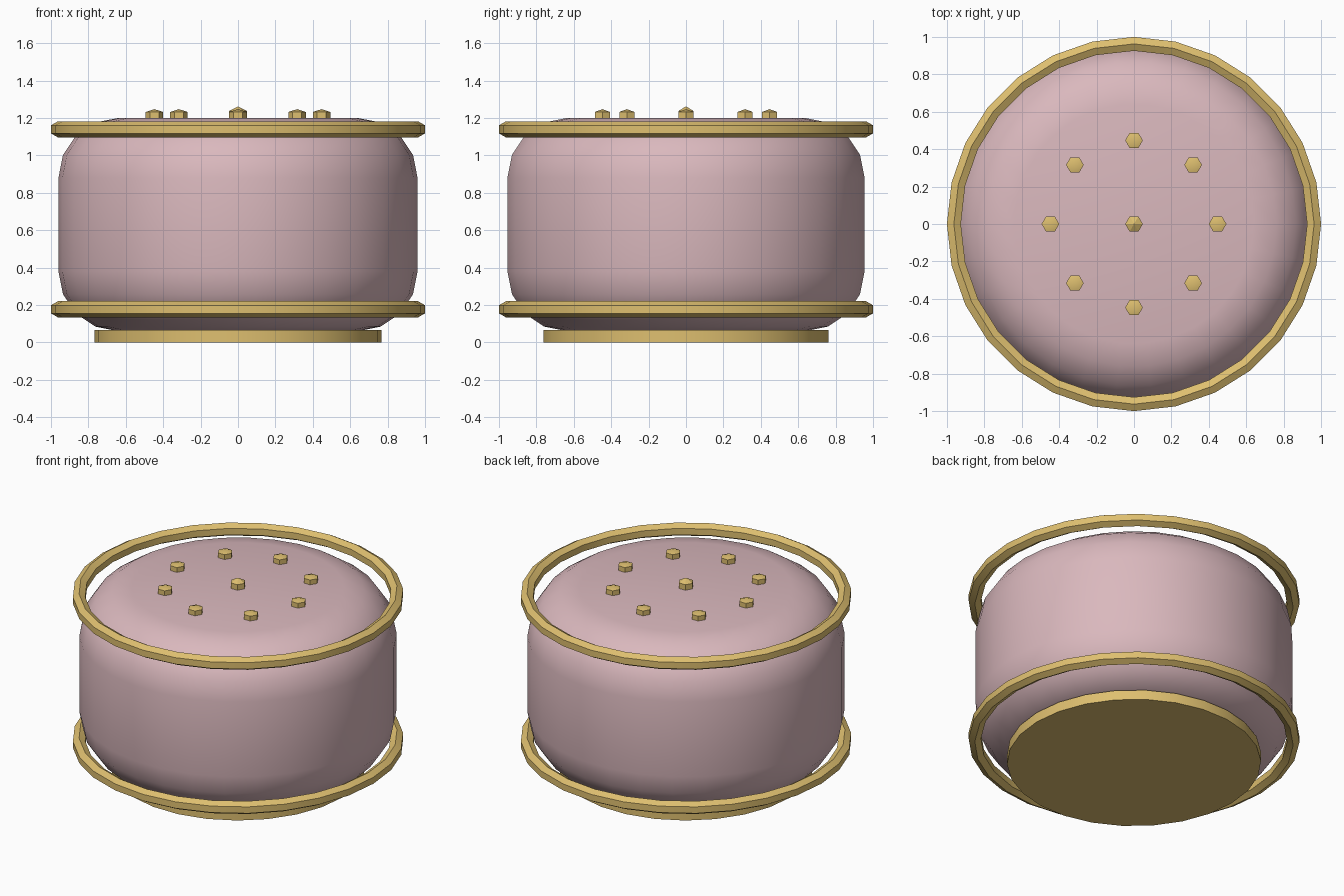
import bpy, bmesh
from math import sin, cos, pi, radians

if "Cube" in bpy.data.objects:
    bpy.data.objects.remove(bpy.data.objects["Cube"])


def material(name, rgb):
    m = bpy.data.materials.new(name)
    m.diffuse_color = (*rgb, 1)
    m.use_nodes = True
    m.node_tree.nodes["Principled BSDF"].inputs["Base Color"].default_value = m.diffuse_color
    return m


fabric = material("pink_fabric", (0.70, 0.48, 0.51))
brass = material("brass", (0.73, 0.52, 0.16))


def lathe(name, profile, sides, mat, loc=(0, 0, 0), closed=False):
    """Revolve (radius, z) points around z; a radius of 0 makes a pole."""
    bm = bmesh.new()
    rings = []
    for r, z in profile:
        if r == 0:
            rings.append([bm.verts.new((0, 0, z))] * sides)
        else:
            rings.append([bm.verts.new((r * cos(2 * pi * i / sides), r * sin(2 * pi * i / sides), z))
                          for i in range(sides)])
    pairs = list(zip(rings, rings[1:]))
    if closed:
        pairs.append((rings[-1], rings[0]))
    for a, b in pairs:
        for i in range(sides):
            j = (i + 1) % sides
            bm.faces.new(list(dict.fromkeys((a[i], a[j], b[j], b[i]))))
    if not closed:
        for ring in (rings[0], rings[-1]):
            if ring[0] is not ring[1]:
                bm.faces.new(ring)
    bmesh.ops.recalc_face_normals(bm, faces=bm.faces)
    me = bpy.data.meshes.new(name)
    bm.to_mesh(me)
    bm.free()
    me.materials.append(mat)
    ob = bpy.data.objects.new(name, me)
    ob.location = loc
    bpy.context.collection.objects.link(ob)
    bpy.ops.object.select_all(action='DESELECT')
    ob.select_set(True)
    bpy.context.view_layer.objects.active = ob
    bpy.ops.object.shade_smooth_by_angle(angle=radians(30))
    return ob


# Cushion body: cylinder with rounded rims, four steps per quarter arc
R, B, Z0, Z1 = 0.96, 0.32, 0.06, 1.20
arc = [(R - B + B * cos(k * pi / 8), B * sin(k * pi / 8)) for k in range(5)]
body = [(r, Z0 + B - h) for r, h in reversed(arc)] + [(r, Z1 - B + h) for r, h in arc]
lathe("cushion_body", body, 30, fabric)

# Base plinth
lathe("base_plinth", [(0.768, 0), (0.768, 0.065)], 26, brass)

# Trim rings with a hexagonal section
tube = [(0.963 + 0.043 * cos(pi / 6 + k * pi / 3), 0.043 * sin(pi / 6 + k * pi / 3)) for k in range(6)]
for name, z in (("lower_trim_ring", 0.177), ("upper_trim_ring", 1.139)):
    lathe(name, tube, 28, brass, (0, 0, z), closed=True)

# Hexagonal tufting buttons: one in the centre, eight around it
lathe("centre_button", [(0.047, 1.19), (0.047, 1.237), (0, 1.262)], 6, brass)
for k in range(8):
    a = k * pi / 4
    lathe(f"button_{k + 1}", [(0.047, 1.18), (0.047, 1.232), (0, 1.247)], 6, brass,
          (0.447 * cos(a), 0.447 * sin(a), 0))
